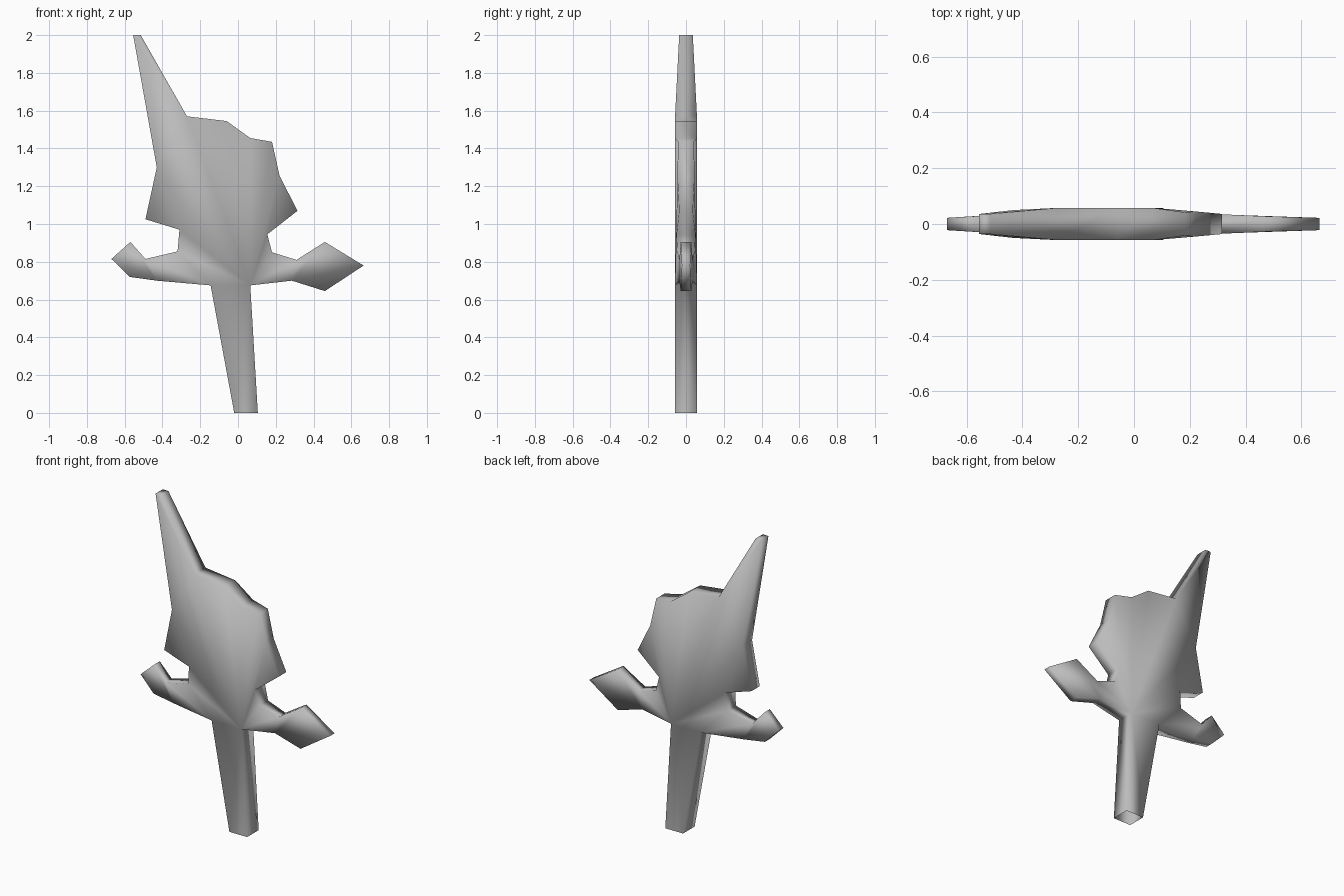
import bpy
import bmesh

cube = bpy.data.objects.get("Cube")
if cube:
    bpy.data.objects.remove(cube, do_unlink=True)

grey = bpy.data.materials.new("stone grey")
grey.use_nodes = True
colour = (0.5, 0.5, 0.5, 1)
grey.diffuse_color = colour
grey.node_tree.nodes["Principled BSDF"].inputs["Base Color"].default_value = colour

# Silhouette corners, clockwise from the spike: x, z, half thickness
OUTLINE = {
    "spike_outer": (-.555, 2, .036),
    "spike_inner": (-.515, 2, .036),
    "spike_root": (-.27, 1.57, .058),
    "crown": (-.06, 1.545, .058),
    "crown_dip": (.065, 1.455, .058),
    "shoulder": (.18, 1.435, .042),
    "flank": (.22, 1.255, .045),
    "barb_left": (.315, 1.07, .036),
    "neck_left": (.155, .945, .05),
    "guard_top_left": (.18, .85, .045),
    "waist_top_left": (.31, .81, .035),
    "wing_top_left": (.46, .905, .028),
    "wing_tip_left": (.665, .78, .022),
    "wing_base_left": (.46, .645, .028),
    "waist_base_left": (.285, .7, .035),
    "grip_left": (.065, .675, .058),
    "foot_left": (.105, 0, .058),
    "foot_right": (-.02, 0, .058),
    "grip_right": (-.145, .675, .058),
    "waist_base_right": (-.43, .7, .035),
    "wing_base_right": (-.575, .72, .028),
    "wing_tip_right": (-.67, .815, .022),
    "wing_top_right": (-.57, .905, .028),
    "waist_top_right": (-.49, .815, .033),
    "guard_top_right": (-.32, .855, .045),
    "neck_right": (-.31, .97, .05),
    "barb_right": (-.49, 1.025, .042),
    "back_edge": (-.43, 1.3, .05),
}

# Panels covering the silhouette, each fanned from its first corner
PANELS = [
    # blade body
    "grip_left grip_right guard_top_right neck_right back_edge spike_root "
    "crown crown_dip shoulder flank neck_left",
    # spike and barbs
    "spike_root back_edge spike_outer spike_inner",
    "neck_right barb_right back_edge",
    "neck_left flank barb_left",
    # left guard and wing
    "grip_left neck_left guard_top_left waist_top_left waist_base_left",
    "waist_base_left waist_top_left wing_top_left wing_tip_left wing_base_left",
    # right guard and wing
    "grip_right waist_base_right waist_top_right guard_top_right",
    "waist_base_right wing_base_right wing_tip_right wing_top_right waist_top_right",
    # grip
    "grip_left foot_left foot_right grip_right",
]

bm = bmesh.new()
sides = [
    {name: bm.verts.new((x, side * half, z)) for name, (x, z, half) in OUTLINE.items()}
    for side in (-1, 1)
]

# Front and back surfaces
for verts in sides:
    for panel in PANELS:
        apex, *rest = [verts[name] for name in panel.split()]
        for a, b in zip(rest, rest[1:]):
            bm.faces.new((apex, a, b))

# Rim all round, left open under the hollow grip
front, back = sides
names = list(OUTLINE)
for a, b in zip(names, names[1:] + names[:1]):
    if (a, b) != ("foot_left", "foot_right"):
        bm.faces.new((front[a], front[b], back[b], back[a]))

bmesh.ops.recalc_face_normals(bm, faces=bm.faces)
for face in bm.faces:
    face.smooth = True

mesh = bpy.data.meshes.new("blade_with_guard")
bm.to_mesh(mesh)
bm.free()
mesh.materials.append(grey)
blade = bpy.data.objects.new("blade_with_guard", mesh)
bpy.context.collection.objects.link(blade)
